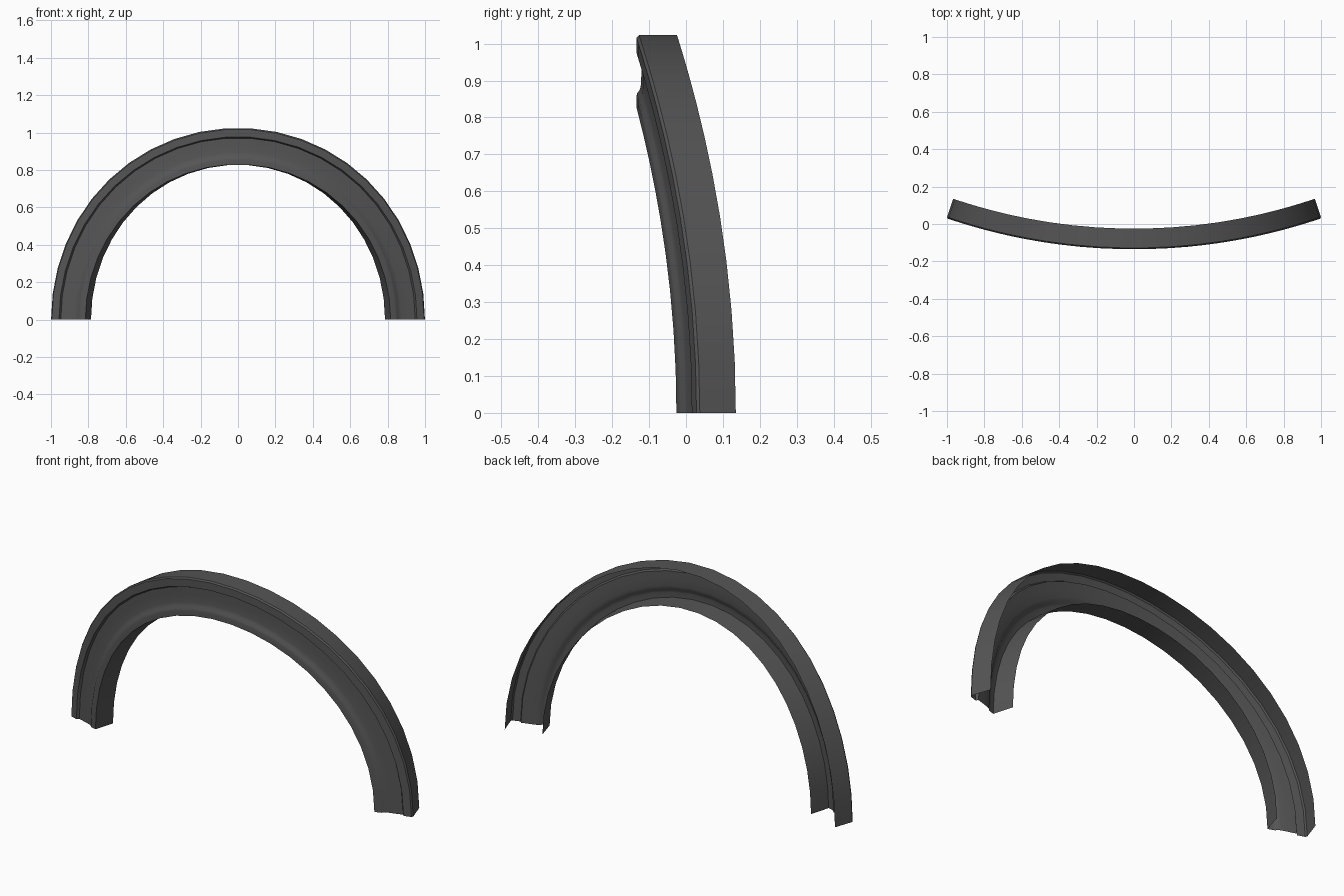
import bpy, math

if "Cube" in bpy.data.objects:
    bpy.data.objects.remove(bpy.data.objects["Cube"])

SEGMENTS = 23        # facets along the half circle
BEND_R = 3.11        # plan radius the flat arch is wrapped around
FRONT_Y = -0.135     # foremost point, at the crown

# Open-backed channel section: (arch radius, depth behind the front)
PROFILE = [
    (1.020, 0.110), (1.020, 0.007), (1.013, 0.000),   # outer wall, rim edge
    (0.973, 0.000), (0.967, 0.013),                   # rim front, step
    (0.930, 0.0135), (0.890, 0.013), (0.874, 0.010),  # recessed face
    (0.863, 0.002), (0.852, 0.000), (0.826, 0.000),   # inner bead
    (0.824, 0.108),                                   # inner wall
]


def wrap(x, depth, z):
    """Wrap a flat point around the vertical bend cylinder."""
    a = x / BEND_R
    r = BEND_R - depth
    return (r * math.sin(a), FRONT_Y + BEND_R - r * math.cos(a), z * 1.005)


# Sweep the section along the half circle
n = len(PROFILE)
verts, faces = [], []
for i in range(SEGMENTS + 1):
    t = math.pi * i / SEGMENTS
    for r, d in PROFILE:
        verts.append(wrap(r * math.cos(t), d, r * math.sin(t)))
for i in range(SEGMENTS):
    for j in range(n - 1):
        a = i * n + j
        faces.append((a, a + 1, a + n + 1, a + n))

mesh = bpy.data.meshes.new("arch_trim")
mesh.from_pydata(verts, [], [f[::-1] for f in faces])
mesh.update()
# Outer wall must face outward
if mesh.polygons[0].normal.dot(mesh.polygons[0].center) < 0:
    mesh.flip_normals()

arch = bpy.data.objects.new("arch_trim", mesh)
bpy.context.collection.objects.link(arch)

# Dark grey plastic
mat = bpy.data.materials.new("dark grey")
mat.diffuse_color = (0.09, 0.09, 0.09, 1)
mat.use_nodes = True
mat.node_tree.nodes["Principled BSDF"].inputs["Base Color"].default_value = mat.diffuse_color
mesh.materials.append(mat)

bpy.context.view_layer.objects.active = arch
arch.select_set(True)
bpy.ops.object.shade_smooth_by_angle(angle=math.radians(44))
